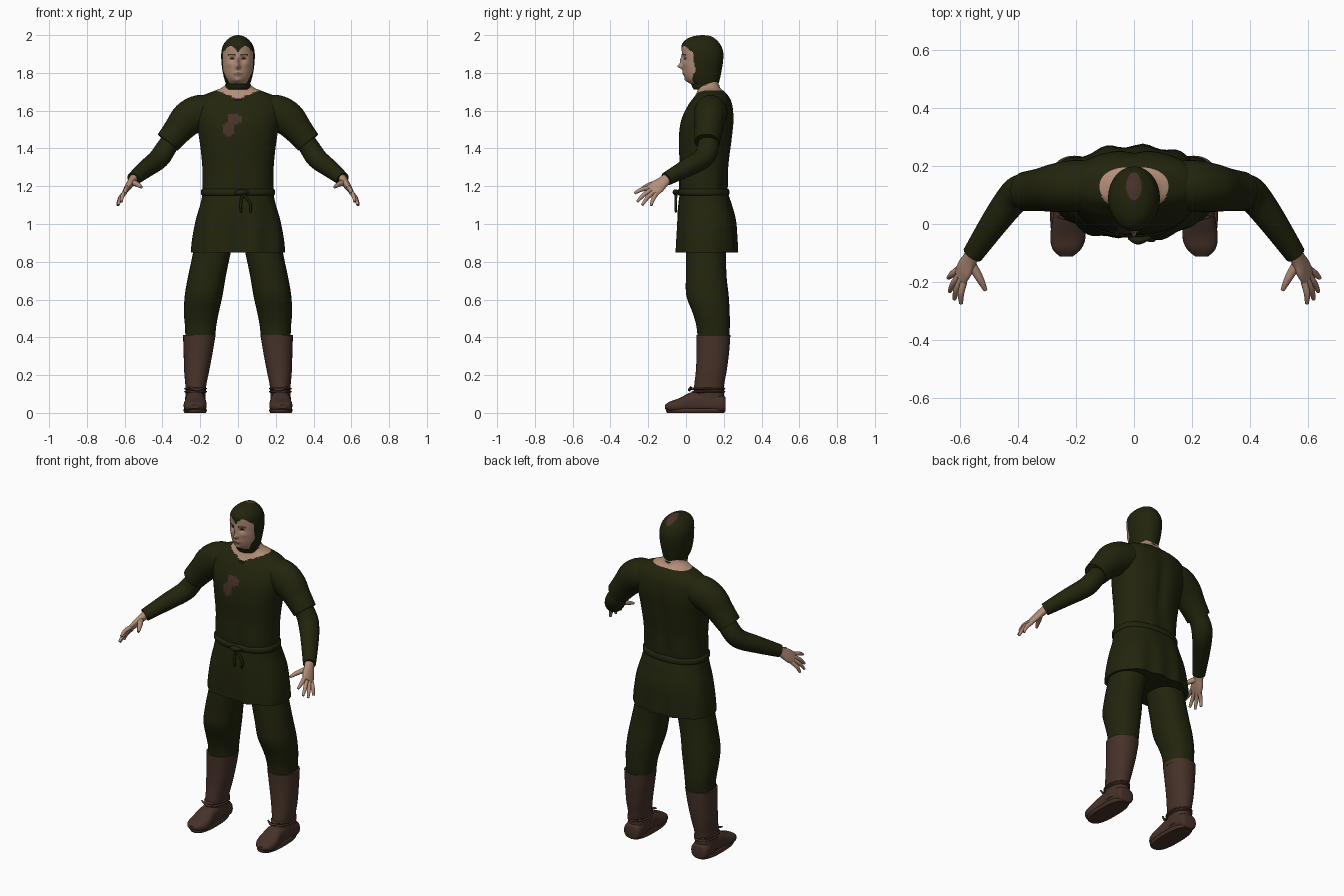
import bpy, bmesh, math
from mathutils import Vector

cube = bpy.data.objects.get("Cube")
if cube:
    bpy.data.objects.remove(cube, do_unlink=True)


def material(name, colour):
    mat = bpy.data.materials.new(name)
    mat.use_nodes = True
    mat.diffuse_color = (*colour, 1)
    mat.node_tree.nodes["Principled BSDF"].inputs["Base Color"].default_value = (*colour, 1)
    return mat


CLOTH = material("dark olive cloth", (.016, .018, .004))
LEATHER = material("brown leather", (.062, .032, .022))
SKIN = material("skin", (.45, .27, .19))
DARK = material("near black", (.008, .007, .004))
LIP = material("lip shade", (.25, .12, .09))


def smooth_keys(keys, steps):
    """Catmull-Rom interpolation between rows of numbers."""
    rows = []
    for i in range(len(keys) - 1):
        p0, p1 = keys[max(i - 1, 0)], keys[i]
        p2, p3 = keys[i + 1], keys[min(i + 2, len(keys) - 1)]
        for s in range(steps):
            t = s / steps
            rows.append([b + .5 * t * (c - a + t * (2 * a - 5 * b + 4 * c - d + t * (3 * (b - c) + d - a)))
                         for a, b, c, d in zip(p0, p1, p2, p3)])
    rows.append(list(keys[-1]))
    return rows


def loft(name, keys, mats, sides=24, steps=5, axes=None, ref=(0, 1, 0),
         power=2, rule=None, deform=None, angle=50):
    """Skin rings of (x, y, z, radius a, radius b) along a smooth path."""
    rows = smooth_keys(keys, steps)
    bm = bmesh.new()
    rings = []
    for i, row in enumerate(rows):
        centre = Vector(row[:3])
        if axes:
            u, v = Vector(axes[0]), Vector(axes[1])
        else:
            t = Vector(rows[min(i + 1, len(rows) - 1)][:3]) - Vector(rows[max(i - 1, 0)][:3])
            t.normalize()
            u = Vector(ref)
            u = (u - t * u.dot(t)).normalized()
            v = t.cross(u)
        ring = []
        for k in range(sides):
            ang = math.tau * k / sides
            c, s = math.cos(ang), math.sin(ang)
            c = math.copysign(abs(c) ** (2 / power), c)
            s = math.copysign(abs(s) ** (2 / power), s)
            p = centre + u * c * row[3] + v * s * row[4]
            ring.append(bm.verts.new(deform(p) if deform else p))
        rings.append(ring)
    for lower, upper in zip(rings, rings[1:]):
        for k in range(sides):
            n = (k + 1) % sides
            bm.faces.new((lower[k], lower[n], upper[n], upper[k]))
    bm.faces.new(rings[0])
    bm.faces.new(rings[-1])
    bmesh.ops.recalc_face_normals(bm, faces=bm.faces)
    if rule:
        for face in bm.faces:
            face.material_index = rule(face.calc_center_median())
    mesh = bpy.data.meshes.new(name)
    bm.to_mesh(mesh)
    bm.free()
    for mat in mats:
        mesh.materials.append(mat)
    obj = bpy.data.objects.new(name, mesh)
    bpy.context.collection.objects.link(obj)
    bpy.ops.object.select_all(action="DESELECT")
    obj.select_set(True)
    bpy.context.view_layer.objects.active = obj
    bpy.ops.object.shade_smooth_by_angle(angle=math.radians(angle))
    return obj


FLAT = ((1, 0, 0), (0, 1, 0))
UPRIGHT = ((1, 0, 0), (0, 0, 1))


def levels(rows, side=1):
    """Rows of (z, centre x, half width, front y, back y) to horizontal rings."""
    return [(side * x, (f + b) / 2, z, w, (b - f) / 2) for z, x, w, f, b in rows]


def bump(x, z, cx, cz, wx, wz):
    return math.exp(-((x - cx) / wx) ** 2 - ((z - cz) / wz) ** 2)


# Tunic top running into the neck, with bare neckline and a chest stain
def tunic_rule(p):
    neckline = 1.662 + .4 * abs(p.x) if p.y < .12 else 1.708
    if p.z > neckline:
        return 1
    upper = math.hypot((p.x + .02) / .038, (p.z - 1.555) / .032) < 1
    lower = math.hypot((p.x + .052) / .03, (p.z - 1.505) / .04) < 1
    if p.y < .08 and (upper or lower):
        return 2
    return 3 if p.y < .1 and abs(p.x) < .5 * (p.z - 1.63) and p.z > 1.63 else 0


def chest_folds(p):
    if p.y > .15:
        p.y -= .014 * bump(p.x, p.z, 0, 1.45, .03, .2)
    p.y += .004 * math.sin(p.x * 45) * bump(p.x, p.z, 0, 1.2, .3, .07)
    return p


loft("tunic_top", levels([
    (1.15, 0, .185, -.03, .215), (1.21, 0, .188, -.035, .22), (1.32, 0, .19, -.034, .228),
    (1.45, 0, .205, -.038, .245), (1.55, 0, .222, -.025, .254), (1.63, 0, .225, .012, .247),
    (1.675, 0, .195, .045, .228), (1.705, 0, .125, .06, .2), (1.722, 0, .085, .06, .182),
    (1.75, 0, .06, .052, .172), (1.8, 0, .055, .05, .165)]),
    [CLOTH, SKIN, LEATHER, DARK], sides=96, steps=8, axes=FLAT, power=2.3,
    rule=tunic_rule, deform=chest_folds)


# Flared tunic skirt with soft folds
def skirt_folds(p):
    drop = max(0, 1.15 - p.z) / .3
    p.y += .007 * drop * math.sin(p.x * 50)
    if p.y < .05:
        p.y += .02 * drop * bump(p.x, p.z, -.02, .9, .035, .15)
    return p


loft("tunic_skirt", levels([
    (.85, 0, .25, -.055, .27), (.92, 0, .243, -.053, .268), (1.02, 0, .224, -.048, .262),
    (1.11, 0, .198, -.04, .24), (1.18, 0, .184, -.03, .215)]),
    [CLOTH], sides=80, axes=FLAT, power=2.4, deform=skirt_folds)

# Rope belt with a knot and hanging ends
loft("belt", levels([(1.15, 0, .188, -.036, .222), (1.158, 0, .196, -.045, .229),
                     (1.178, 0, .196, -.045, .229), (1.186, 0, .188, -.036, .222)]),
     [CLOTH], sides=64, steps=3, axes=FLAT, power=2.3)
loft("belt_knot", [(-.02, -.048, 1.165, .004, .004), (.015, -.055, 1.168, .016, .016),
                   (.06, -.045, 1.168, .004, .004)], [CLOTH], sides=12)
for i, end in enumerate((.015, .065)):
    loft(f"belt_end_{i + 1}", [(.025, -.052, 1.16, .007, .007), (end, -.055, 1.11, .007, .007),
                               (end, -.054, 1.06, .005, .005)], [CLOTH], sides=8, ref=(1, 0, 0))


# Hooded head: face opening and crown patch by colour, features by shaping
def head_shape(p):
    if p.y < .06:
        x, z = abs(p.x), p.z
        p.y -= .026 * bump(x, z, 0, 1.834, .011, .013) + .014 * bump(x, z, 0, 1.862, .009, .024)
        p.y -= .007 * bump(x, z, 0, 1.797, .02, .012) + .01 * bump(x, z, 0, 1.76, .02, .014)
        p.y += .011 * bump(x, z, .03, 1.878, .015, .012)
        p.y -= .004 * bump(x, z, .045, 1.845, .02, .014)
    return p


def in_opening(p):
    x = abs(p.x)
    top = 1.908 + .034 * math.sin(min(1, x / .078) * math.pi)
    width = min(.079, .045 + .5 * max(0, p.z - 1.745))
    return p.y < .05 and x < width and 1.745 < p.z < top


def head_rule(p):
    x = abs(p.x)
    if in_opening(p):
        eye = math.hypot((x - .031) / .013, (p.z - 1.876) / .005) < 1
        brow = .014 < x < .052 and abs(p.z - 1.897 + .15 * abs(x - .034)) < .0035
        lips = math.hypot(x / .024, (p.z - 1.797) / .006) < 1
        return 3 if eye else 2 if brow else 4 if lips else 1
    crown = p.z > 1.93 and math.hypot(p.x / .027, (p.y - .13) / .048) < 1
    return 2 if crown else 0


loft("hooded_head", levels([
    (1.722, 0, .056, .055, .165), (1.742, 0, .064, .026, .172), (1.77, 0, .073, -.002, .18),
    (1.81, 0, .082, -.014, .188), (1.86, 0, .088, -.018, .196), (1.91, 0, .088, -.022, .197),
    (1.95, 0, .077, -.022, .182), (1.98, 0, .052, .005, .155), (1.995, 0, .026, .045, .128),
    (2, 0, .004, .083, .092)]),
    [CLOTH, SKIN, LEATHER, DARK, LIP], sides=120, steps=9, axes=FLAT,
    rule=head_rule, deform=head_shape)
loft("hood_strap", levels([(1.712, 0, .062, .042, .172), (1.722, 0, .068, .035, .176),
                           (1.738, 0, .068, .028, .176)]), [CLOTH], sides=40, axes=FLAT)

for s, label in ((1, "left"), (-1, "right")):
    def flip(rows):
        return [(s * r[0], *r[1:]) for r in rows]

    # Short over-sleeve and long under-sleeve
    loft(label + "_short_sleeve", flip([
        (.12, .135, 1.6, .08, .075), (.2, .132, 1.592, .088, .092), (.265, .125, 1.556, .084, .092),
        (.32, .118, 1.495, .074, .077), (.372, .112, 1.432, .068, .068)]),
        [CLOTH], sides=32)
    loft(label + "_under_sleeve", flip([
        (.33, .12, 1.48, .05, .052), (.385, .114, 1.395, .054, .058), (.42, .085, 1.345, .054, .056),
        (.48, .005, 1.298, .048, .048), (.555, -.105, 1.238, .036, .036)]),
        [CLOTH], sides=28, ref=(0, 0, 1))

    # Hand: flat palm, four fingers and a thumb
    spread = Vector((s * .045, .105, -.075))
    knuckles = Vector((s * .595, -.178, 1.176))
    loft(label + "_palm", flip([
        (.545, -.09, 1.25, .027, .024), (.565, -.122, 1.222, .032, .021),
        (.582, -.153, 1.197, .041, .018), (.598, -.183, 1.173, .038, .012)]),
        [SKIN], sides=20, ref=spread)
    tips = ((.595, -.273, 1.162), (.618, -.258, 1.118), (.634, -.232, 1.1), (.638, -.185, 1.098))
    for i, (finger, tip) in enumerate(zip(("index", "middle", "ring", "little"), tips)):
        base = knuckles + spread * (i - 1.5) * .14
        end = Vector((s * tip[0], *tip[1:]))
        middle = (base + end) / 2 + Vector((s * .005, -.003, .004))
        loft(f"{label}_{finger}_finger", [(*base, .012, .012), (*middle, .011, .011),
                                          (*end, .007, .007)], [SKIN], sides=12, ref=spread)
    loft(label + "_thumb", flip([
        (.565, -.13, 1.222, .018, .018), (.538, -.175, 1.212, .015, .014),
        (.522, -.205, 1.203, .011, .011), (.511, -.228, 1.194, .007, .007)]),
        [SKIN], sides=12)

    # Trouser leg
    loft(label + "_trouser_leg", levels([
        (1, .11, .108, .01, .22), (.85, .138, .1, .0, .212), (.72, .165, .1, -.001, .215),
        (.62, .182, .1, .002, .226), (.53, .194, .092, .035, .231), (.46, .198, .083, .055, .232),
        (.39, .2, .078, .062, .228)], s), [CLOTH], sides=32, axes=FLAT, power=2.2)

    # Boot: shaft, foot and ankle lacing
    loft(label + "_boot_shaft", levels([
        (.412, .205, .086, .055, .235), (.32, .211, .077, .056, .228), (.22, .219, .066, .052, .215),
        (.13, .224, .054, .042, .2), (.04, .226, .056, .04, .205)], s),
        [LEATHER], sides=32, axes=FLAT, power=2.2)
    loft(label + "_boot_foot", flip([
        (.226, .21, .045, .03, .03), (.226, .195, .046, .052, .046), (.226, .1, .058, .053, .058),
        (.226, .03, .055, .053, .055), (.227, -.04, .039, .061, .037),
        (.231, -.085, .034, .05, .026), (.233, -.112, .032, .022, .01)]),
        [LEATHER], sides=28, axes=UPRIGHT, power=2.5)
    loft(label + "_boot_sole", levels([
        (0, .227, .056, -.1, .2), (.012, .227, .062, -.107, .207), (.022, .227, .059, -.102, .205)], s),
        [LEATHER], sides=32, axes=FLAT, power=2.6)
    for i, height in enumerate((.112, .128)):
        loft(f"{label}_ankle_lace_{i + 1}", levels([
            (height - .006, .224, .053, .03, .2), (height, .224, .061, .03, .209),
            (height + .006, .224, .053, .04, .2)], s), [LEATHER], sides=32, axes=FLAT)
    loft(label + "_lace_bow", flip([
        (.18, .03, .135, .004, .004), (.215, .018, .122, .008, .008), (.262, .025, .138, .004, .004)]),
        [LEATHER], sides=10)
